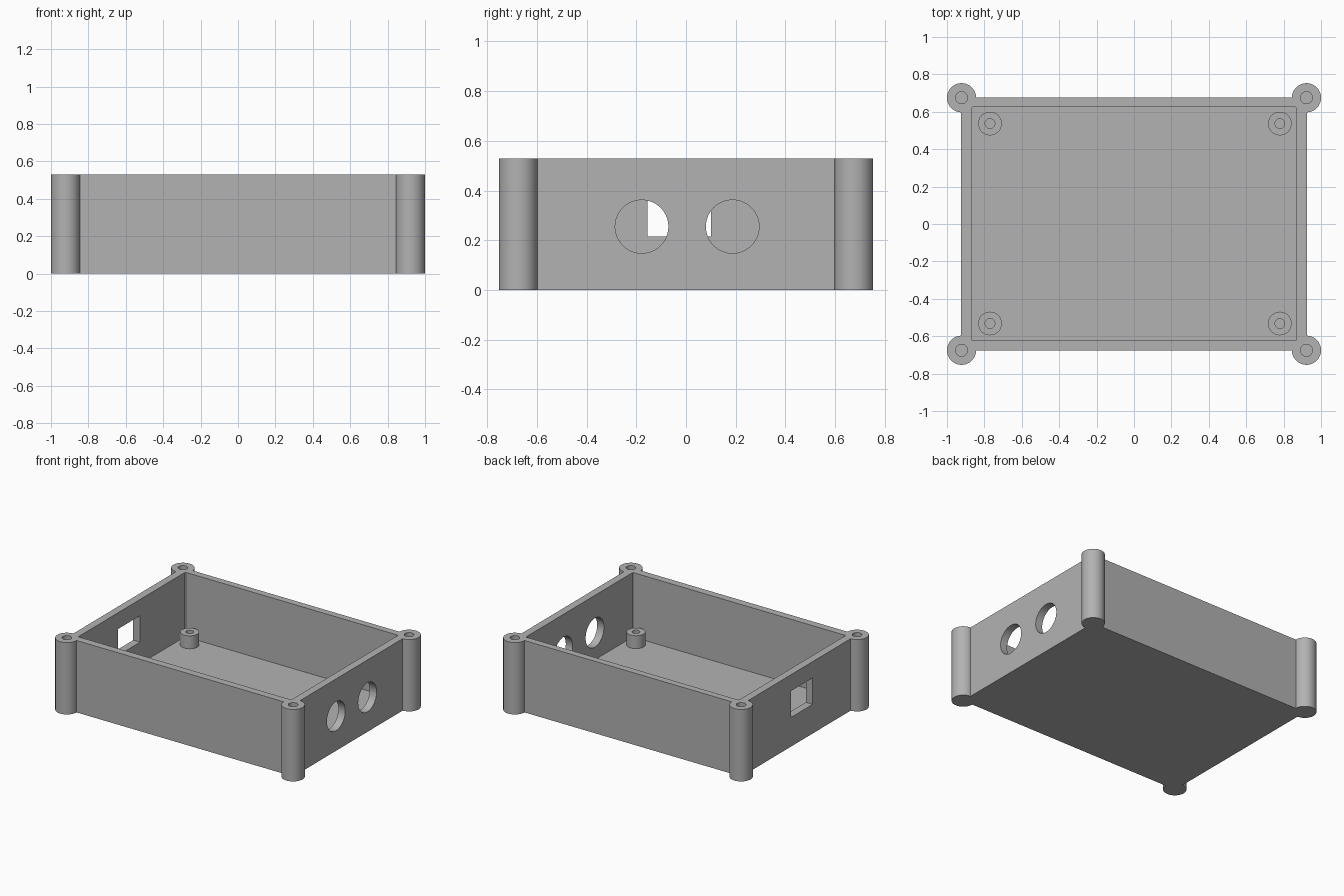
import bpy
import math
from mathutils import Matrix

old = bpy.data.objects.get("Cube")
if old:
    bpy.data.objects.remove(old, do_unlink=True)

HEIGHT = 0.53
WALL = 0.055
HALF_X, HALF_Y = 0.922, 0.675

grey = bpy.data.materials.new("matte grey")
grey.use_nodes = True
grey.diffuse_color = (0.448, 0.448, 0.448, 1)
grey.node_tree.nodes["Principled BSDF"].inputs["Base Color"].default_value = grey.diffuse_color


def box(name, x0, x1, y0, y1, z0, z1):
    bpy.ops.mesh.primitive_cube_add(size=1)
    ob = bpy.context.object
    ob.name = name
    ob.data.transform(Matrix.Translation(((x0 + x1) / 2, (y0 + y1) / 2, (z0 + z1) / 2))
                      @ Matrix.Diagonal((x1 - x0, y1 - y0, z1 - z0, 1)))
    ob.data.materials.append(grey)
    return ob


def cylinder(name, radius, centre, z0, z1, sides=64):
    bpy.ops.mesh.primitive_cylinder_add(vertices=sides, radius=radius, depth=z1 - z0)
    ob = bpy.context.object
    ob.name = name
    ob.data.transform(Matrix.Translation((*centre, (z0 + z1) / 2)))
    ob.data.materials.append(grey)
    return ob


def combine(target, tool, operation):
    """Apply a boolean and discard the tool object."""
    mod = target.modifiers.new("boolean", 'BOOLEAN')
    mod.operation = operation
    mod.solver = 'EXACT'
    mod.object = tool
    bpy.context.view_layer.objects.active = target
    bpy.ops.object.modifier_apply(modifier=mod.name)
    bpy.data.objects.remove(tool, do_unlink=True)


def finish(ob):
    bpy.ops.object.select_all(action='DESELECT')
    ob.select_set(True)
    bpy.context.view_layer.objects.active = ob
    bpy.ops.object.shade_smooth_by_angle(angle=math.radians(30))


# Open tray
tray = box("enclosure_tray", -HALF_X - 0.002, HALF_X + 0.002, -HALF_Y, HALF_Y, 0, HEIGHT)
cavity = box("cavity_cutter", -0.868, 0.868, -0.62, 0.625, WALL, HEIGHT + 0.1)
combine(tray, cavity, 'DIFFERENCE')

# Corner screw posts with blind holes
for sx in (-1, 1):
    for sy in (-1, 1):
        spot = (sx * HALF_X, sy * HALF_Y)
        combine(tray, cylinder("corner_post", 0.078, spot, 0, HEIGHT), 'UNION')
        combine(tray, cylinder("screw_cutter", 0.032, spot, WALL, HEIGHT + 0.1), 'DIFFERENCE')

# Two round ports in one end wall
for y in (-0.178, 0.187):
    port = cylinder("port_cutter", 0.107, (0, 0), -0.1, 0.1)
    port.data.transform(Matrix.Translation((0.9, y, 0.255)) @ Matrix.Rotation(math.pi / 2, 4, 'Y'))
    combine(tray, port, 'DIFFERENCE')

# Rectangular port in the opposite end wall
combine(tray, box("socket_cutter", -1.1, -0.8, -0.155, 0.1, 0.215, 0.41), 'DIFFERENCE')
finish(tray)

# Board standoffs on the floor
for side, x in (("right", -0.77), ("left", 0.78)):
    for end, y in (("front", -0.532), ("back", 0.537)):
        standoff = cylinder(f"standoff_{end}_{side}", 0.063, (x, y), WALL - 0.01, 0.15)
        combine(standoff, cylinder("pilot_cutter", 0.026, (x, y), WALL, 0.25), 'DIFFERENCE')
        finish(standoff)
